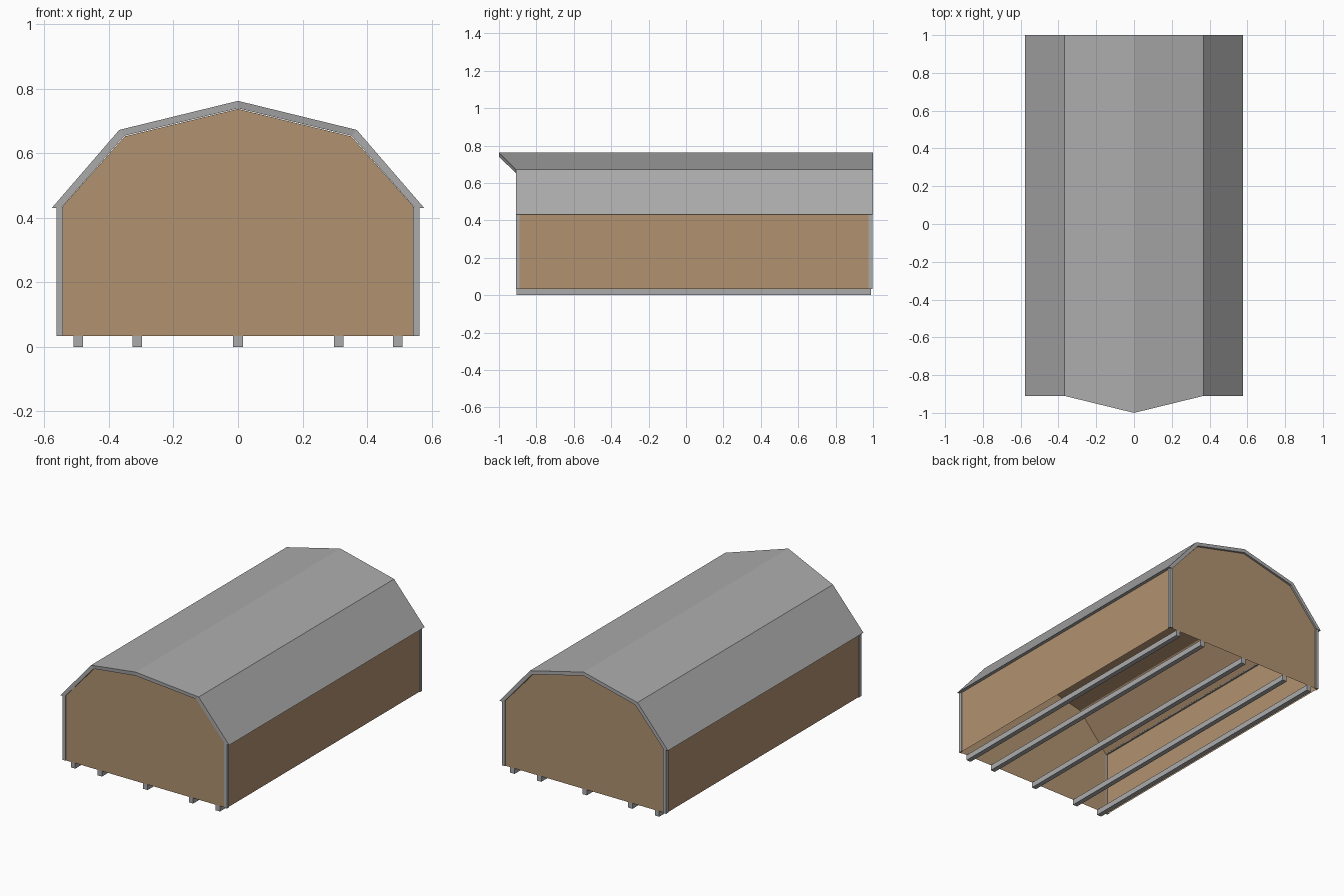
import bpy, bmesh

if "Cube" in bpy.data.objects:
    bpy.data.objects.remove(bpy.data.objects["Cube"])


def material(name, rgb):
    m = bpy.data.materials.new(name)
    m.diffuse_color = (*rgb, 1)
    m.use_nodes = True
    m.node_tree.nodes["Principled BSDF"].inputs["Base Color"].default_value = m.diffuse_color
    return m


WOOD = material("tan wood", (0.44, 0.29, 0.165))
GREY = material("grey metal", (0.41, 0.41, 0.41))


def make(name, verts, faces, mat):
    bm = bmesh.new()
    vs = [bm.verts.new(v) for v in verts]
    for f in faces:
        bm.faces.new([vs[i] for i in f])
    bmesh.ops.recalc_face_normals(bm, faces=bm.faces)
    me = bpy.data.meshes.new(name)
    bm.to_mesh(me)
    bm.free()
    me.materials.append(mat)
    ob = bpy.data.objects.new(name, me)
    bpy.context.collection.objects.link(ob)
    return ob


def mirrored(half):
    """Full left-to-right profile from the right half, ridge point last."""
    return [(-x, z) for x, z in half] + [(x, z) for x, z in half[-2::-1]]


def prism(name, lower, upper, mat, open_sides=()):
    """Join two matching rings with side faces and caps."""
    n = len(lower)
    faces = [tuple(range(n)), tuple(range(n, 2 * n))]
    faces += [(i, (i + 1) % n, (i + 1) % n + n, i + n)
              for i in range(n) if i not in open_sides]
    return make(name, lower + upper, faces, mat)


# Wooden barn body, open underneath
body = mirrored([(0.557, 0.034), (0.557, 0.431), (0.545, 0.433),
                 (0.351, 0.652), (0, 0.737)])
prism("barn_body", [(x, -0.905, z) for x, z in body],
      [(x, 0.99, z) for x, z in body], WOOD, open_sides=(len(body) - 1,))

# Gambrel roof slab with pointed front overhang
outer = mirrored([(0.577, 0.43), (0.368, 0.672), (0, 0.762)])
inner = mirrored([(0.548, 0.43), (0.352, 0.654), (0, 0.739)])
front = [-0.91, -0.91, -1.0, -0.91, -0.91]
verts = []
for (ox, oz), (ix, iz), y in zip(outer, inner, front):
    verts += [(ox, y, oz), (ix, y, iz), (ix, 1.0, iz), (ox, 1.0, oz)]
faces = [(0, 1, 2, 3), (16, 17, 18, 19)]  # eave soffits
for s in range(4):
    a, b = s * 4, s * 4 + 4
    faces += [(a + k, a + (k + 1) % 4, b + (k + 1) % 4, b + k) for k in range(4)]
make("roof", verts, faces, GREY)

# L-shaped corner trims
for sx, side in ((-1, "left"), (1, "right")):
    for ye, d, end in ((-0.91, 1, "front"), (0.997, -1, "back")):
        t = 0.005 if d == 1 else 0.007
        plan = [(0.542, 0), (0.562, 0), (0.562, 0.021),
                (0.557, 0.021), (0.557, t), (0.542, t)]
        ring = [(sx * x, ye + d * y) for x, y in plan]
        prism(f"corner_trim_{end}_{side}", [(x, y, 0.034) for x, y in ring],
              [(x, y, 0.433) for x, y in ring], GREY)

# Floor skids
for i, cx in enumerate((-0.495, -0.312, 0, 0.312, 0.495)):
    ring = [(cx - 0.015, 0), (cx + 0.015, 0), (cx + 0.015, 0.034), (cx - 0.015, 0.034)]
    prism(f"skid_{i + 1}", [(x, -0.905, z) for x, z in ring],
          [(x, 0.99, z) for x, z in ring], GREY)
